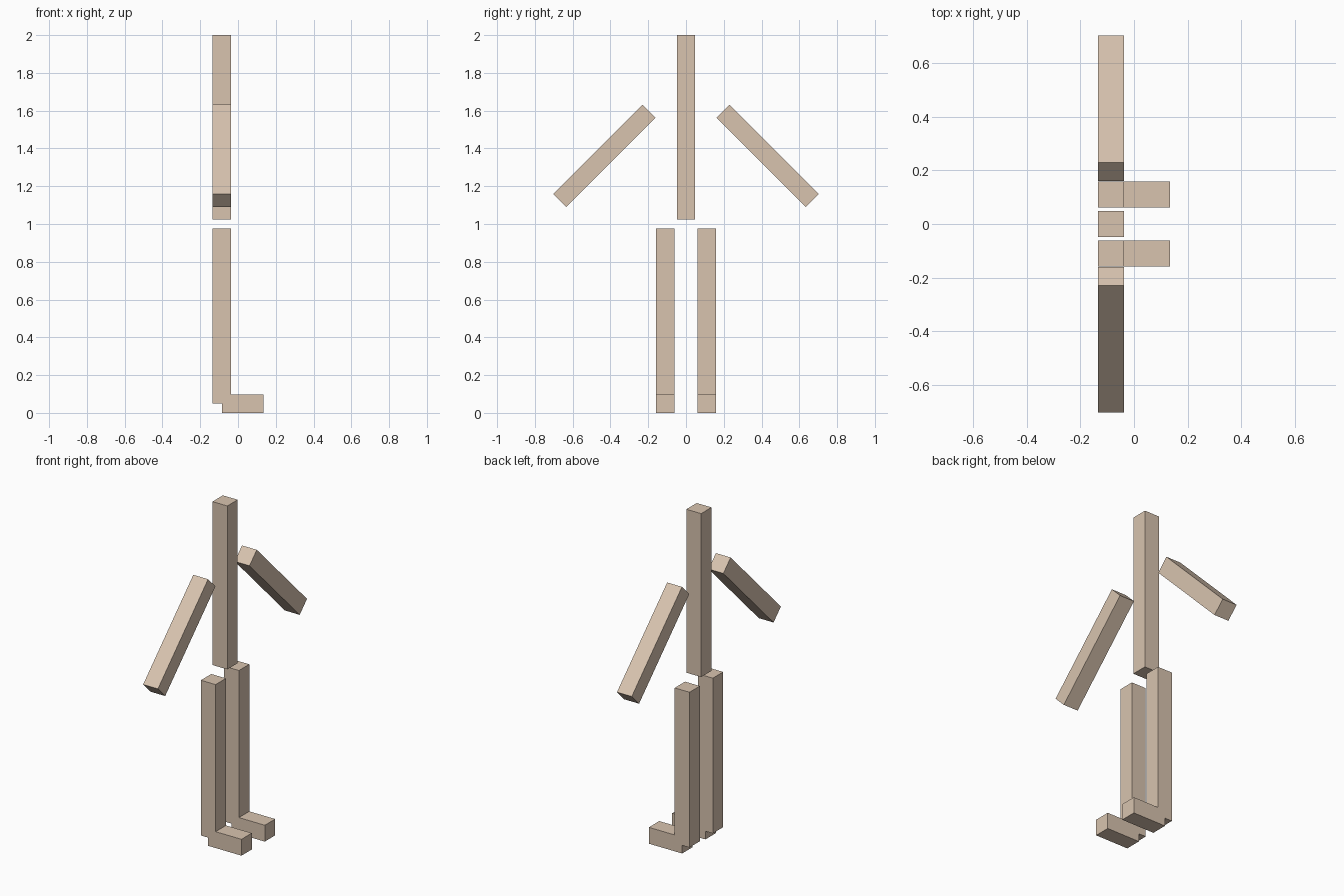
import bpy
from math import radians

cube = bpy.data.objects.get("Cube")
if cube:
    bpy.data.objects.remove(cube, do_unlink=True)

wood = bpy.data.materials.new("pale_tan")
wood.use_nodes = True
tan = (0.69, 0.55, 0.43, 1)
wood.diffuse_color = tan
wood.node_tree.nodes["Principled BSDF"].inputs["Base Color"].default_value = tan

W = 0.0976      # bar thickness
X = -0.0854     # centre line of the body


def bar(name, centre, size, tilt=0):
    """Square-edged bar, tilted about the x axis."""
    bpy.ops.mesh.primitive_cube_add(size=1, location=centre)
    obj = bpy.context.object
    obj.name = name
    obj.scale = size
    bpy.ops.object.transform_apply(location=False, rotation=False, scale=True)
    obj.rotation_euler.x = radians(tilt)
    obj.data.materials.append(wood)


# Upright torso
bar("torso", (X, 0, 1.5122), (W, W, 0.9756))

# Paired limbs; the feet point along +x
for side, s in (("near", -1), ("far", 1)):
    bar(side + "_arm", (X, s * 0.432, 1.3605), (W, 0.67, W), -45 * s)
    bar(side + "_leg", (X, s * 0.11, 0.5122), (W, W, 0.9268))
    bar(side + "_foot", (0.0244, s * 0.11, W / 2), (0.2195, W, W))
